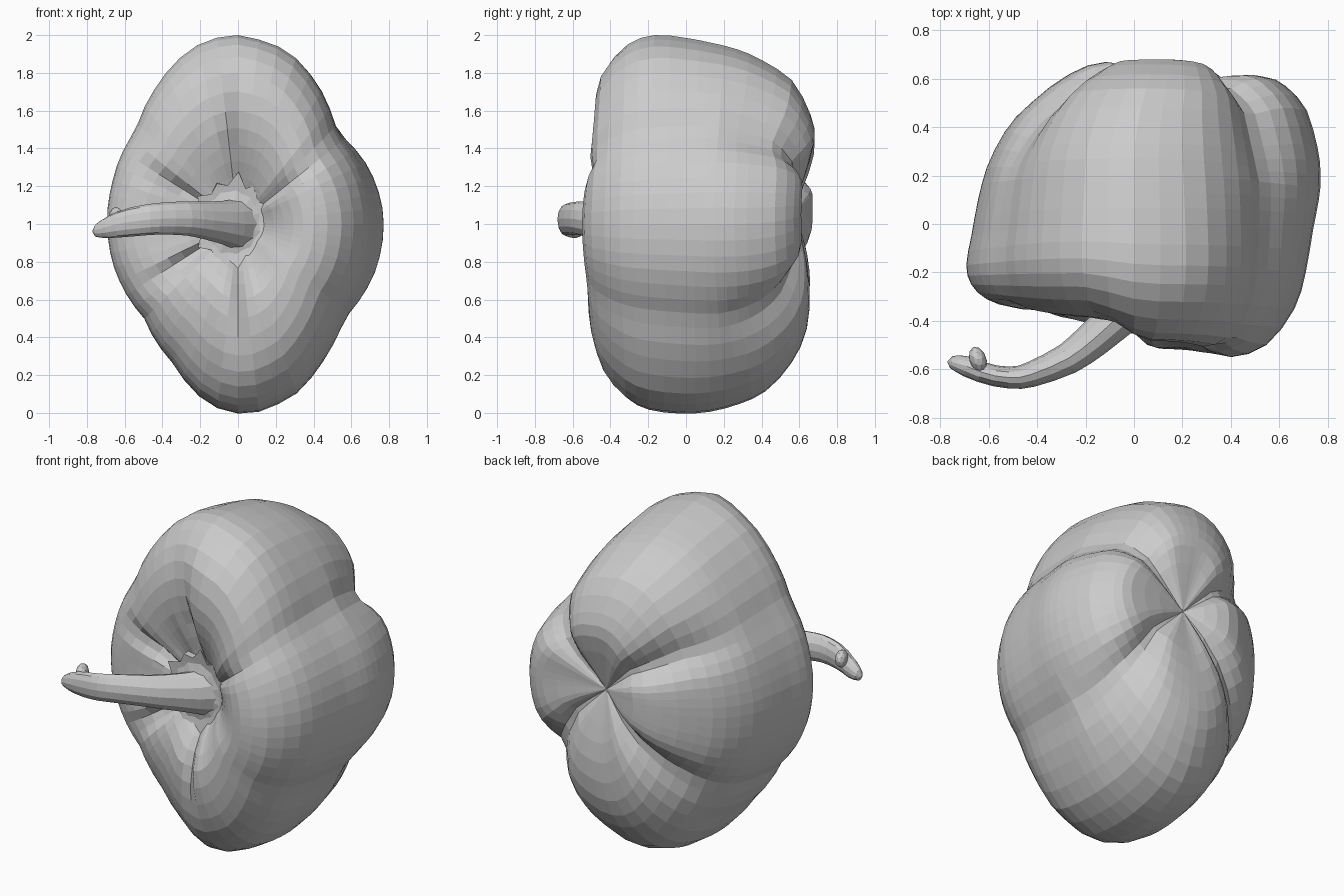
import bpy, bmesh, math, random
from mathutils import Vector

if "Cube" in bpy.data.objects:
    bpy.data.objects.remove(bpy.data.objects["Cube"])
random.seed(4)

def loft(name, rings, caps=True):
    """Skin a list of closed rings; a one-point ring becomes a pole."""
    bm = bmesh.new()
    vs = [[bm.verts.new(p) for p in r] for r in rings]
    for a, b in zip(vs, vs[1:]):
        n = max(len(a), len(b))
        for i in range(n):
            j = (i + 1) % n
            if len(a) == 1:
                bm.faces.new((a[0], b[i], b[j]))
            elif len(b) == 1:
                bm.faces.new((a[i], b[0], a[j]))
            else:
                bm.faces.new((a[i], b[i], b[j], a[j]))
    if caps:
        for r in (vs[0], vs[-1]):
            if len(r) > 2:
                bm.faces.new(r)
    bmesh.ops.recalc_face_normals(bm, faces=bm.faces)
    me = bpy.data.meshes.new(name)
    bm.to_mesh(me)
    bm.free()
    ob = bpy.data.objects.new(name, me)
    bpy.context.collection.objects.link(ob)
    return ob

def spline(pts, t):
    """Catmull-Rom through tuples, t in index units."""
    i = min(int(t), len(pts) - 2)
    f = t - i
    p = [pts[max(0, min(len(pts) - 1, i + k))] for k in (-1, 0, 1, 2)]
    return [0.5 * (2*b + (c-a)*f + (2*a-5*b+4*c-d)*f*f + (3*b-a-3*c+d)*f**3)
            for a, b, c, d in zip(*p)]

def ramp(v):
    return max(0, min(1, v))

# Body outline seen from the front, about the centre (0, 1)
outline = [(0, 1), (.27, .92), (.45, .72), (.54, .5), (.70, .3), (.77, .05), (.73, -.25),
           (.57, -.5), (.47, -.7), (.3, -.9), (.05, -1), (-.15, -.95), (-.35, -.73),
           (-.5, -.5), (-.63, -.3), (-.69, -.05), (-.67, .2), (-.54, .5), (-.45, .7),
           (-.25, .93), (-.1, .99)]
polar = sorted((math.atan2(z, x) % math.tau, math.hypot(x, z)) for x, z in outline)
polar = [(polar[-1][0] - math.tau, polar[-1][1])] + polar + [(polar[0][0] + math.tau, polar[0][1])]

def radius(a):
    for (a0, r0), (a1, r1) in zip(polar, polar[1:]):
        if a0 <= a <= a1:
            return r0 + (r1 - r0) * (a - a0) / (a1 - a0)

# Lobe profiles (radius fraction, y) from stem hollow to back hollow
right = [(0, -.28), (.12, -.3), (.25, -.42), (.38, -.51), (.52, -.55), (.71, -.5), (.86, -.35),
         (.92, -.2), (.96, -.02), (.99, .1), (1, .2), (.98, .32), (.9, .47), (.75, .57),
         (.58, .61), (.25, .6), (0, .57)]
top = [(0, -.28), (.12, -.29), (.25, -.36), (.42, -.44), (.6, -.48), (.8, -.45), (.95, -.32),
       (1, -.17), (.985, 0), (.96, .13), (.925, .27), (.86, .4), (.73, .56), (.52, .66),
       (.36, .68), (.15, .62), (0, .57)]
left = [(0, -.28), (.15, -.29), (.3, -.33), (.5, -.34), (.72, -.345), (.88, -.31), (.97, -.25),
        (1, -.17), (.97, -.05), (.93, .1), (.88, .23), (.8, .38), (.7, .5), (.52, .62),
        (.35, .67), (.15, .63), (0, .57)]
bottom = [(0, -.28), (.12, -.29), (.25, -.42), (.4, -.51), (.6, -.5), (.78, -.44), (.92, -.32),
          (.98, -.2), (1, -.03), (.99, .13), (.95, .28), (.89, .42), (.76, .56), (.6, .64),
          (.4, .655), (.2, .62), (0, .57)]
lobes = [right, top, left, bottom]

def dent(a, angles, width):
    return max(math.exp(-(((math.degrees(a) - c + 180) % 360 - 180) / width) ** 2) for c in angles)

SIDES, STEPS = 56, 32
rings = []
for k in range(STEPS + 1):
    t = k / 2
    ring = []
    for i in range(SIDES):
        a = math.tau * i / SIDES
        s = y = 0
        for q, prof in enumerate(lobes):
            w = max(0, math.cos(a - q * math.pi / 2)) ** 2
            ps, py = spline(prof, t)
            s, y = s + w * ps, y + w * py
        # seams between the lobes at the back, thin folds around the stem
        back = ramp((t - 9.5) / 3.5) * ramp((16 - t) / 2)
        d = dent(a, (43, -42, 138, -132), 12) * back
        y -= .08 * d
        s *= 1 - .08 * d
        front = max(0, 1 - abs(t - 3) / 2.4)
        y += .06 * front * dent(a, (97, 270, 40, 215, 150), 6)
        r = radius(a) * s
        x, z = r * math.cos(a), r * math.sin(a)
        # the shoulder leans back on the stem-tip side
        lean = ramp(t / 2) * ramp((8 - t) / 3) * (1 - max(0, -math.cos(a)) ** 2)
        y += min(.09, .4 * max(0, .04 - x)) * lean
        # the back hollow sits off centre
        off = ramp((t - 10) / 2) * ramp((1 - s) * 1.5)
        x, z = x + .13 * off, z + .08 * off
        ring.append((x, y, 1 + z * (1.012 if z < 0 else 1)))
    rings.append(ring)
rings[0], rings[-1] = rings[0][:1], rings[-1][:1]
loft("pepper_body", rings)

# Curved stem: x, y, z, in-plane half width, vertical half width
path = [(.0, -.26, 1.0, .16, .17), (-.03, -.34, 1.0, .1, .13), (-.10, -.415, 1.01, .083, .112),
        (-.19, -.495, 1.02, .074, .098), (-.28, -.56, 1.03, .065, .09), (-.42, -.62, 1.028, .053, .084),
        (-.5, -.635, 1.02, .046, .081), (-.6, -.622, 1.005, .043, .074), (-.7, -.585, .98, .042, .055),
        (-.755, -.57, .965, .025, .032)]
stem = []
N = 16
for k in range(N + 1):
    t = k * (len(path) - 1) / N
    x, y, z, w, h = spline(path, t)
    p0, p1 = spline(path, max(0, t - .1)), spline(path, min(len(path) - 1, t + .1))
    tan = Vector((p1[0] - p0[0], p1[1] - p0[1], 0)).normalized()
    n = Vector((-tan.y, tan.x, 0))
    stem.append([Vector((x, y, z)) + n * w * math.cos(b) + Vector((0, 0, h * math.sin(b)))
                 for b in (math.tau * i / 12 for i in range(12))])
stem.append([(-.772, -.568, .96)])
loft("stem", stem)

# Broken nub at the stem tip
bpy.ops.mesh.primitive_ico_sphere_add(subdivisions=2, radius=1, location=(-.645, -.56, 1.04))
nub = bpy.context.object
nub.name = "stem_nub"
nub.scale = (.035, .055, .05)
nub.rotation_euler = (0, 0, math.radians(20))

# Ragged calyx collar around the stem base
def collar(r0, y, jag):
    pts = []
    for i in range(22):
        a = math.tau * i / 22
        r = r0 + (jag * random.uniform(.3, 1) if i % 2 else 0)
        pts.append((-.03 + r * math.cos(a), y - .2 * (r - r0), 1.01 + 1.15 * r * math.sin(a)))
    return pts
loft("calyx", [collar(.09, -.36, 0), collar(.14, -.345, .02), collar(.17, -.35, .07),
               collar(.17, -.31, .03), collar(.1, -.25, 0)])
